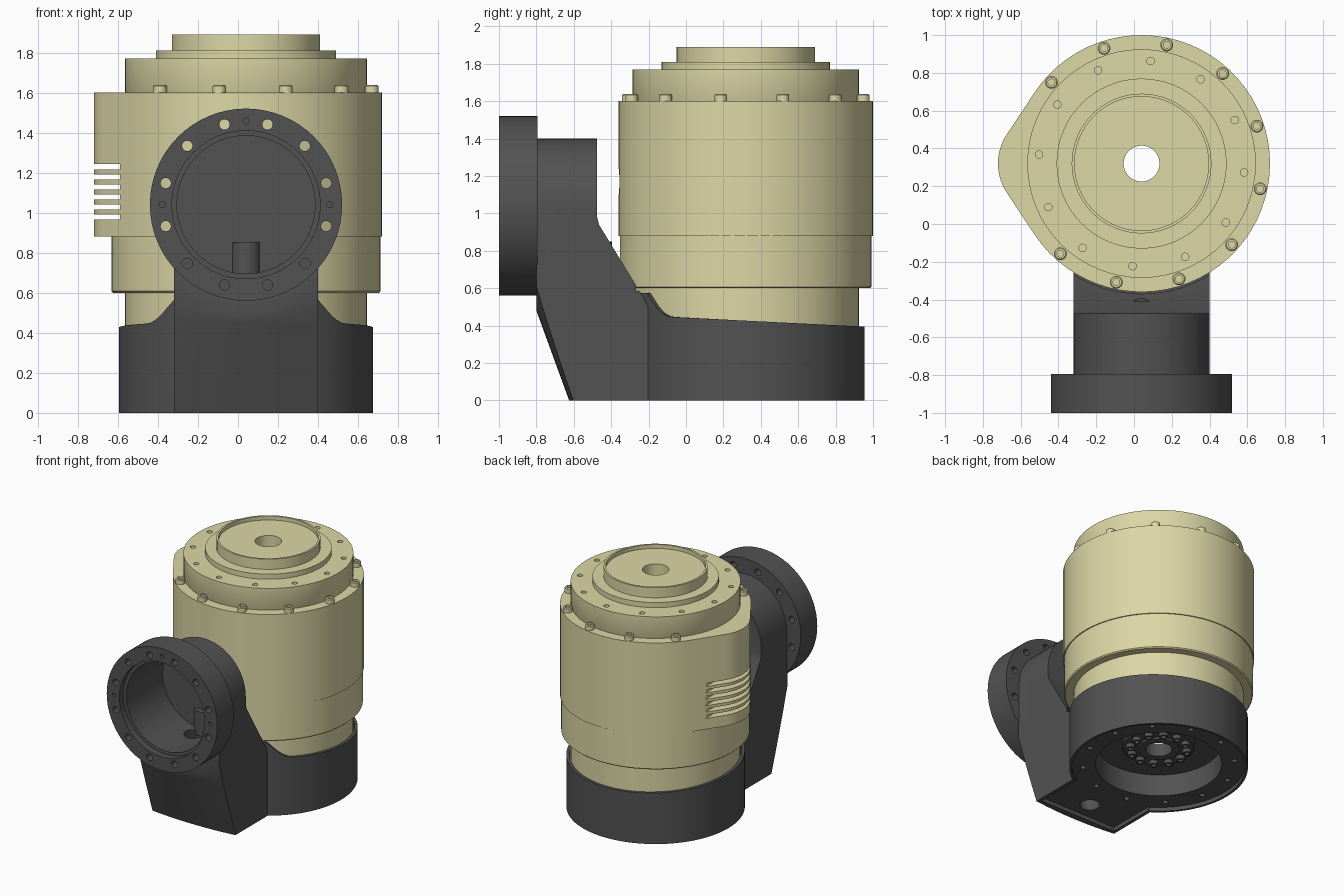
import bpy, bmesh
from math import sin, cos, pi, sqrt, radians, acos
from mathutils import Matrix, Vector

if "Cube" in bpy.data.objects:
    bpy.data.objects.remove(bpy.data.objects["Cube"])

CX, CY, FZ = 0.04, 0.32, 1.04          # body axis, flange axis height


def material(name, col):
    m = bpy.data.materials.new(name)
    m.diffuse_color = col
    m.use_nodes = True
    m.node_tree.nodes["Principled BSDF"].inputs["Base Color"].default_value = m.diffuse_color
    return m


CREAM = material("cream", (0.72, 0.68, 0.38, 1))
DARK = material("dark_grey", (0.085, 0.085, 0.085, 1))


def skin(bm, rings, closed):
    """Bridge equal-length closed loops; cap the ends if not closed."""
    vs = [[bm.verts.new(p) for p in r] for r in rings]
    m, n = len(vs), len(vs[0])
    for i in range(m if closed else m - 1):
        a, b = vs[i], vs[(i + 1) % m]
        for j in range(n):
            k = (j + 1) % n
            bm.faces.new((a[j], a[k], b[k], b[j]))
    if not closed:
        bm.faces.new(vs[0])
        bm.faces.new(vs[-1])


def finish(name, bm, mat=None):
    bmesh.ops.remove_doubles(bm, verts=bm.verts, dist=1e-5)
    wires = [e for e in bm.edges if not e.link_faces]
    bmesh.ops.delete(bm, geom=wires, context='EDGES')
    bmesh.ops.recalc_face_normals(bm, faces=bm.faces)
    me = bpy.data.meshes.new(name)
    bm.to_mesh(me)
    bm.free()
    ob = bpy.data.objects.new(name, me)
    bpy.context.collection.objects.link(ob)
    if mat:
        me.materials.append(mat)
    return ob


def lathe(name, profile, mats, mat=None, n=64):
    """Revolve a closed (radius, height) profile once for every matrix."""
    bm = bmesh.new()
    for m in mats:
        skin(bm, [[m @ Vector((r * cos(2 * pi * i / n), r * sin(2 * pi * i / n), h))
                   for r, h in profile] for i in range(n)], True)
    return finish(name, bm, mat)


def rod(name, r, a, b, mats, mat=None, n=64):
    return lathe(name, [(0, a), (r, a), (r, b), (0, b)], mats, mat, n)


def box(name, lo, hi, count=1, step=0.0):
    bm = bmesh.new()
    for i in range(count):
        skin(bm, [[(x, lo[1], z), (x, hi[1], z), (x, hi[1], z + hi[2] - lo[2]),
                   (x, lo[1], z + hi[2] - lo[2])]
                  for x in (lo[0], hi[0]) for z in [lo[2] + i * step]], False)
    return finish(name, bm)


def around(base, radius, angles):
    return [base @ Matrix.Translation((radius * cos(radians(a)), radius * sin(radians(a)), 0))
            for a in angles]


def boolean(ob, other, op='DIFFERENCE'):
    other.hide_render = True
    md = ob.modifiers.new(op, 'BOOLEAN')
    md.operation, md.object, md.solver = op, other, 'EXACT'
    bpy.context.view_layer.objects.active = ob
    bpy.ops.object.modifier_apply(modifier=md.name)
    bpy.data.objects.remove(other)


BODY = Matrix.Translation((CX, CY, 0))
FLANGE = Matrix.Translation((CX, 0, FZ)) @ Matrix.Rotation(-pi / 2, 4, 'X')   # height runs along +y

# inner turned body: neck, lower drum, core and stepped top
rotor = lathe("turned_body", [
    (.095, .25), (.605, .25), (.605, .6), (.664, .6), (.672, .608), (.672, .885), (.6, .885),
    (.6, 1.59), (.605, 1.6), (.605, 1.77), (.45, 1.77), (.45, 1.81), (.37, 1.81), (.37, 1.89),
    (.355, 1.89), (.355, 1.86), (.095, 1.86)], [BODY], CREAM)
boolean(rotor, rod("cut", .02, 1.74, 1.8, around(BODY, .545, range(25, 385, 30)), n=16))

# teardrop shell with the nose on the left
nose_r, nose_d = .28, .48
tangent = pi - acos((.68 - nose_r) / nose_d)
bm, rings = bmesh.new(), []
angles = [-tangent + 2 * tangent * i / 56 for i in range(57)]
spots = [(a, .68, 0) for a in angles]
spots += [(tangent + 2 * (pi - tangent) * i / 14, nose_r, -nose_d) for i in range(15)]
for a, r, dx in spots:
    ox, oy = CX + dx + r * cos(a), CY + r * sin(a)
    ix, iy = CX + .58 * cos(a + dx * 1e-3), CY + .58 * sin(a + dx * 1e-3)
    rings.append([(ox, oy, .88), (ox, oy, 1.6), (ix, iy, 1.6), (ix, iy, .88)])
skin(bm, rings, True)
shell = finish("teardrop_shell", bm, CREAM)
boolean(shell, box("cut", (-.8, -.4, .965), (-.59, 1, .992), 6, .05))           # cooling slots
boolean(shell, rod("cut", .07, -.5, -.33, [FLANGE @ Matrix.Translation((0, -.13, 0))], n=32))

# cap screws on the shell
lathe("shell_screws", [(0, 1.59), (.034, 1.59), (.034, 1.632), (.028, 1.638), (.018, 1.638),
                       (.018, 1.615), (0, 1.615)],
      around(BODY, .642, [18 + 30 * k for k in range(12) if k not in (5, 6)]), CREAM, 18)


# base cup with sloping rim that sweeps up toward the arm
def rim(y):
    t = min(max((-.08 - y) / .125, 0), 1)
    return .4425 - .05 * y + .12 * t ** 2


bm, rings = bmesh.new(), []
for i in range(96):
    c, s = cos(2 * pi * i / 96), sin(2 * pi * i / 96)
    x, y = CX + .635 * c, CY + .635 * s
    z = rim(y)
    rings.append([(CX, CY, 0), (x, y, 0), (x, y, z),
                  (CX + .58 * c, CY + .58 * s, z), (CX + .5 * c, CY + .5 * s, .3), (CX, CY, .3)])
skin(bm, rings, True)
housing = finish("base_and_arm", bm, DARK)

# arm: side profile varied across the width (round top, conical front face)
bm, rings = bmesh.new(), []
for i in range(33):
    u = .36 * sin(pi * (i / 32 - .5))
    top = FZ + sqrt(max(.36 ** 2 - u * u, 0))
    front = -.8 + (sqrt(FZ ** 2 + u * u) - .56) * .365
    pts = [(-.8, top), (-.475, top), (-.475, .98), (-.465, .94), (-.23, .555), (-.205, .505),
           (-.18, .475), (-.14, .449), (-.14, 0), (front, 0)]
    for z in (.15, .3, .45):
        pts.append((max(-.8, -.8 + (sqrt((FZ - z) ** 2 + u * u) - .56) * .365), z))
    pts.append((-.8, FZ - sqrt(.56 ** 2 - u * u)))
    rings.append([(CX + u, y, z) for y, z in pts])
skin(bm, rings, False)
boolean(housing, finish("arm", bm), 'UNION')
boolean(housing, rod("flange", .48, -1, -.795, [FLANGE]), 'UNION')

# clearance for the body, side bore, underside recesses, cable passage
boolean(housing, lathe("cut", [(0, .25), (.613, .25), (.613, .585), (.69, .585), (.69, 2), (0, 2)], [BODY]))
boolean(housing, lathe("cut", [(0, -1.1), (.41, -1.1), (.41, -1.1), (.37, -1.1), (.37, -.95),
                               (.345, -.95), (.345, -.5), (0, -.5)], [FLANGE]))
boolean(housing, rod("cut", .617, -.1, .03, [BODY]))
boolean(housing, box("cut", (CX - .335, -.575, -.1), (CX + .335, 0, .0301)))
boolean(housing, rod("cut", .45, -.1, .2, [BODY]))
boolean(housing, rod("cut", .095, .1, .3, [BODY]))
a, b = Vector((CX, -.42, -.05)), Vector((CX, -.62, .76))
tilt = Matrix.Translation(a) @ (b - a).to_track_quat('Z', 'Y').to_matrix().to_4x4()
boolean(housing, rod("cut", .07, 0, (b - a).length, [tilt], n=32))

# flange bolt holes, dowel holes and underside screw holes
boolean(housing, rod("cut", .026, -1.1, -.75, around(FLANGE, .415, range(15, 375, 30)), n=20))
boolean(housing, rod("cut", .015, -1.1, -.9, around(FLANGE, .418, (0, -90, 180)), n=16))
boolean(housing, rod("cut", .02, -.05, .09, around(BODY, .54, range(15, 375, 30)), n=16))

# hub and its screws seen from below
lathe("bottom_hub", [(.095, .15), (.15, .15), (.15, .165), (.25, .165), (.26, .175), (.26, .22),
                     (.095, .22)], [BODY], DARK)
lathe("hub_screws", [(0, .17), (.032, .17), (.032, .135), (.017, .135), (.017, .155), (0, .155)],
      around(BODY, .203, range(0, 360, 30)), DARK, 16)

# cable boss on the back of the arm
rod("cable_boss", .075, .66, .85, [Matrix.Translation((CX, -.47, 0))], DARK, 32)

for ob in bpy.data.objects:
    ob.data.shade_smooth()
    ob.data.set_sharp_from_angle(angle=radians(28))
